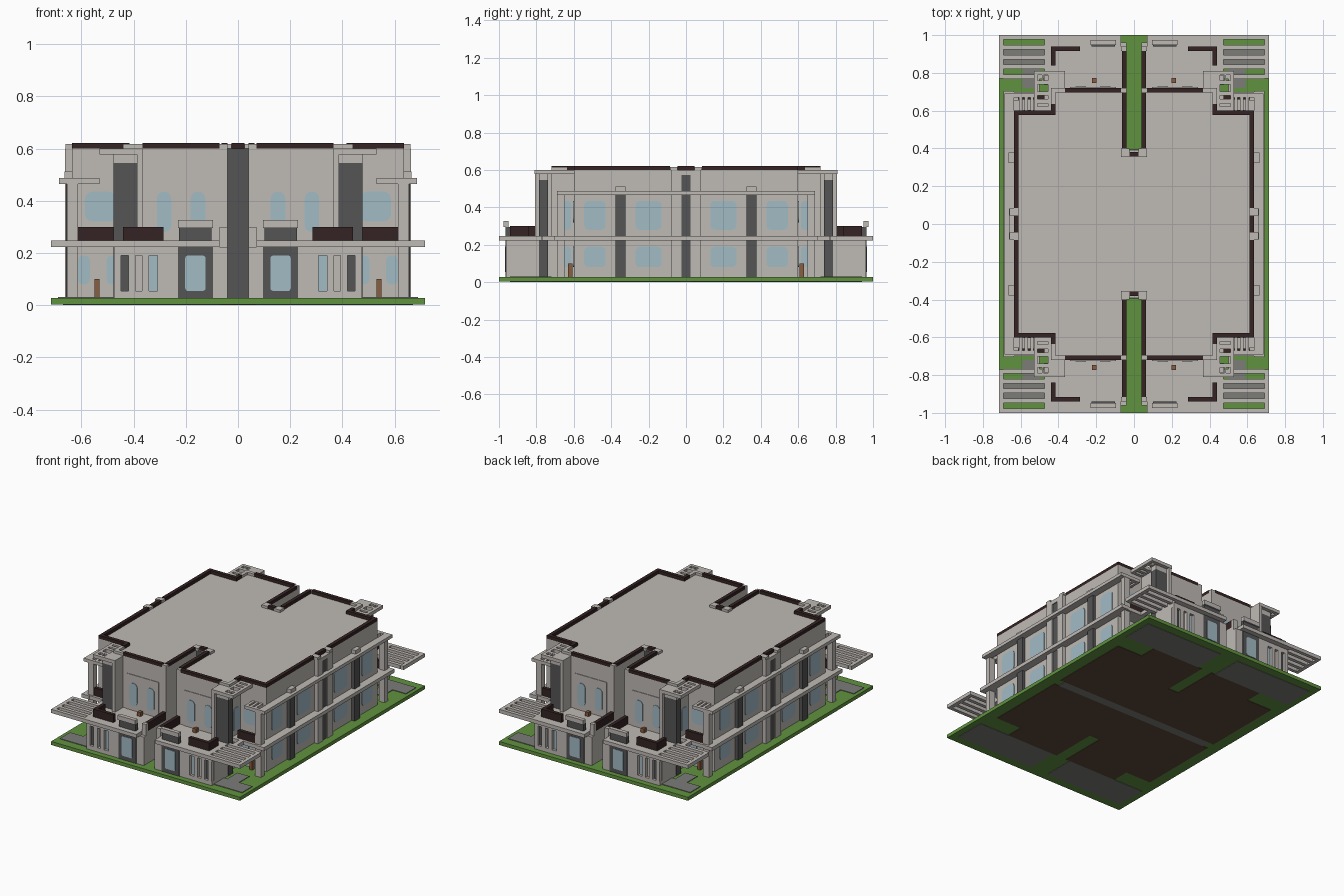
import bpy
import bmesh
from mathutils import Matrix, Vector

cube = bpy.data.objects.get("Cube")
if cube:
    bpy.data.objects.remove(cube, do_unlink=True)


def material(name, *colour):
    mat = bpy.data.materials.new(name)
    mat.use_nodes = True
    mat.diffuse_color = (*colour, 1)
    bsdf = next(node for node in mat.node_tree.nodes if node.type == 'BSDF_PRINCIPLED')
    bsdf.inputs["Base Color"].default_value = (*colour, 1)
    return mat


PLASTER = material("warm_grey_plaster", .52, .49, .46)
CHARCOAL = material("charcoal_cladding", .09, .09, .09)
MAROON = material("dark_maroon", .035, .017, .017)
GRASS = material("grass_green", .12, .29, .05)
GLASS = material("pale_blue_glass", .36, .5, .56)
PAVING = material("paving_grey", .2, .2, .19)
SOIL = material("soil_brown", .11, .065, .04)
WOOD = material("wood_brown", .25, .11, .05)


def part(name, mat, *boxes, round_axis=None, radius=0):
    """Boxes given as (x range, y range, z range) in one quarter, mirrored to all four."""
    bm = bmesh.new()
    for box in boxes:
        low, high = (Vector(ends) for ends in zip(*box))
        matrix = Matrix.Translation((low + high) / 2) @ Matrix.Diagonal(high - low).to_4x4()
        made = bmesh.ops.create_cube(bm, size=1, matrix=matrix)
        if round_axis is not None:
            edges = {edge for vert in made["verts"] for edge in vert.link_edges}
            across = [edge for edge in edges
                      if abs((edge.verts[0].co - edge.verts[1].co).normalized()[round_axis]) > .9]
            bmesh.ops.bevel(bm, geom=across, offset=radius, segments=4, profile=.5, affect='EDGES')
    mesh = bpy.data.meshes.new(name)
    bm.to_mesh(mesh)
    bm.free()
    mesh.materials.append(mat)
    ob = bpy.data.objects.new(name, mesh)
    bpy.context.collection.objects.link(ob)
    mirror = ob.modifiers.new("mirror", 'MIRROR')
    mirror.use_axis = (True, True, False)
    mirror.use_mirror_merge = False


def around(middle, width):
    return middle - width / 2, middle + width / 2


def pane(face):
    """Thin range across a wall face, for plates and glass."""
    return around(face, .008)


# Heights
GROUND, SLAB, TERRACE, LEDGE, LEDGE_TOP, ROOF = .027, .222, .247, .465, .487, .6
LOWER, FULL = (GROUND, SLAB), (GROUND, ROOF)
SLAB_Z, LEDGE_Z, CANOPY_Z = (SLAB, TERRACE), (LEDGE, LEDGE_TOP), (.577, ROOF)
RAIL_Z, COPING_Z, JOINT_Z = (TERRACE, .3), (ROOF, .622), (ROOF, .617)

# Plan lines: x outwards from the court, y outwards from the middle
COURT, GAP, STEP, WING, SIDE, EDGE = .04, .07, .44, .475, .635, .715
COURT_END, SHOULDER, FRONT, WING_FRONT, SCREEN = .39, .6, .72, .94, .962
RAIL = .024                                  # parapet thickness

# Site
part("lawn", GRASS, ((0, EDGE), (0, 1), (.003, GROUND)))
part("parking_pad", PAVING,
     ((WING, .69), (.83, WING_FRONT), (GROUND, .031)),
     ((.5, .59), (FRONT, .83), (GROUND, .031)))
UNDER = (0, .003)
part("soil_underside", SOIL,
     ((COURT, SIDE), (.03, SHOULDER), UNDER),
     ((0, COURT), (.03, COURT_END), UNDER),
     ((COURT, STEP), (SHOULDER, FRONT), UNDER))
part("paved_underside", PAVING,
     ((0, SHOULDER), (0, .03), UNDER),
     ((GAP, STEP), (FRONT, WING_FRONT), UNDER),
     ((STEP, .67), (FRONT, WING_FRONT), UNDER))

# Main building and wings, split by a narrow court
part("main_walls", PLASTER,
     ((0, SIDE), (0, COURT_END), FULL),
     ((COURT, SIDE), (COURT_END, SHOULDER), FULL),
     ((COURT, STEP), (SHOULDER, FRONT), FULL))
part("wing_walls", PLASTER,
     ((COURT, STEP), (FRONT, WING_FRONT), (GROUND, TERRACE)),
     ((STEP, WING), (.74, WING_FRONT), LOWER))
part("court_end_wall", CHARCOAL, ((0, COURT), pane(COURT_END), FULL))
part("court_end_cap", PLASTER, ((RAIL, GAP), around(.378, .045), JOINT_Z))

# Floor slab and upper ledge
part("floor_slab", PLASTER,
     ((SIDE, .69), (0, .705), SLAB_Z),
     ((STEP, SIDE), (SHOULDER, .7), SLAB_Z),
     ((GAP, STEP), (FRONT, 1), SLAB_Z),
     ((STEP, WING), (.74, 1), SLAB_Z),
     ((.5, .53), (.7, .77), SLAB_Z))
part("upper_ledge", PLASTER,
     ((SIDE, .685), (0, .69), LEDGE_Z),
     ((.53, SIDE), (.67, .69), LEDGE_Z),
     *[(around(.54 + i * .03, .018), (SHOULDER, .67), LEDGE_Z) for i in range(3)])
part("corner_column", PLASTER, ((.612, .655), (.65, .688), (GROUND, LEDGE)))

# Corner pergola: five evenly spaced bars and an outer beam
part("pergola", PLASTER,
     ((.69, EDGE), (.77, 1), SLAB_Z),
     *[((WING, .69), around(.78 + i * .052, .024), SLAB_Z) for i in range(5)])

# Roof and balcony parapets
part("roof_parapet", MAROON,
     ((SIDE - RAIL, SIDE), (.085, SHOULDER), COPING_Z),
     ((SIDE - RAIL, SIDE), (0, .045), COPING_Z),
     ((STEP - RAIL, SIDE - RAIL), (SHOULDER - RAIL, SHOULDER), COPING_Z),
     ((STEP - RAIL, STEP), (SHOULDER, SIDE), COPING_Z),
     ((GAP, .365), (FRONT - RAIL, FRONT), COPING_Z),
     ((COURT, COURT + RAIL), (.4, FRONT - RAIL), COPING_Z),
     ((0, RAIL), around(.37, RAIL), COPING_Z))
part("parapet_joints", PLASTER,
     ((SIDE - RAIL, .66), (.045, .085), JOINT_Z),
     ((.365, STEP), (FRONT - RAIL, FRONT), JOINT_Z),
     ((STEP - RAIL, STEP), (SIDE, FRONT - RAIL), JOINT_Z),
     ((COURT, GAP), (FRONT - RAIL, FRONT), JOINT_Z))
part("balcony_parapet", MAROON,
     ((.285, STEP), (WING_FRONT - RAIL, WING_FRONT), RAIL_Z),
     ((STEP - RAIL, STEP), (.84, WING_FRONT - RAIL), RAIL_Z),
     ((COURT, COURT + RAIL), (FRONT, WING_FRONT - RAIL), RAIL_Z),
     ((WING, .612), around(.67, RAIL), RAIL_Z))
part("balcony_end_post", PLASTER, ((COURT, GAP), (WING_FRONT - RAIL, WING_FRONT), (GROUND, .3)))

# Corner towers with a slotted canopy
CORE_X, CORE_Y, CORE_TOP, CANOPY = (.387, .477), (.737, .785), .545, .577
part("tower_core", CHARCOAL, (CORE_X, CORE_Y, (GROUND, CORE_TOP)))
part("tower_fin", PLASTER,
     ((.365, .387), (FRONT, .808), (TERRACE, CANOPY)),
     (CORE_X, CORE_Y, (CORE_TOP, CANOPY)))
part("tower_canopy", PLASTER,
     ((.365, .455), (FRONT, .81), CANOPY_Z),
     ((.51, .53), (SHOULDER, .81), CANOPY_Z),
     ((STEP, .455), (SHOULDER, FRONT), CANOPY_Z),
     (around(.483, .01), (.76, .79), CANOPY_Z),
     *[((.455, .51), around(y, .022), CANOPY_Z) for y in (.61, .65, .69, .75, .8)])

# Side pilasters and centre bay
PILASTER, BAY_TOP = around(.35, .055), .572
part("side_pilasters", CHARCOAL,
     ((SIDE, .658), PILASTER, (GROUND, LEDGE)),
     ((SIDE, .655), (0, RAIL), (GROUND, BAY_TOP)))
part("pilaster_cap", PLASTER, ((SIDE, .665), PILASTER, (LEDGE_TOP, .512)))
part("centre_bay", PLASTER,
     ((SIDE, .662), (RAIL, .08), FULL),
     ((SIDE, .662), (0, RAIL), (BAY_TOP, ROOF)))

# Rounded windows on the sides, corner recesses and terraces
UPPER_GLASS, LOWER_GLASS = (.28, .435), (.08, .19)
for storey, heights in (("upper", UPPER_GLASS), ("lower", LOWER_GLASS)):
    part(f"side_windows_{storey}", GLASS,
         (pane(SIDE), around(.2, .14), heights),
         (pane(SIDE), around(.487, .115), heights),
         round_axis=0, radius=.026)
    part(f"recess_window_{storey}", GLASS,
         (pane(STEP), around(.647, .065), heights),
         round_axis=0, radius=.02)
part("corner_window_upper", GLASS, (around(.526, .12), pane(SHOULDER), (.32, .435)),
     round_axis=1, radius=.03)
part("corner_windows_lower", GLASS,
     *[(around(x, .045), pane(SHOULDER), LOWER_GLASS) for x in (.48, .59)],
     round_axis=1, radius=.019)
part("terrace_panel", PLASTER, ((.095, .34), pane(FRONT), (TERRACE, .49)))
part("terrace_windows", GLASS,
     *[(around(x, .056), pane(FRONT + .004), UPPER_GLASS) for x in (.153, .283)],
     round_axis=1, radius=.027)

# Ground floor entrance
DOOR, DOOR_FACE = .163, SCREEN + .003
part("entrance_surround", CHARCOAL,
     (around(DOOR, .135), (WING_FRONT, DOOR_FACE), LOWER),
     (around(DOOR, .125), (WING_FRONT, DOOR_FACE), (TERRACE, .295)))
part("entrance_door", GLASS, (around(DOOR, .078), pane(DOOR_FACE), (.055, .19)),
     round_axis=1, radius=.01)
part("entrance_cap", PLASTER, (around(DOOR, .135), (.948, .975), (.295, .326)))

# Slotted screen: posts between three tall openings
DEPTH, SILL, HEAD = (WING_FRONT, SCREEN), .055, .19
part("screen_wall", PLASTER,
     ((COURT, .095), DEPTH, LOWER),
     ((.23, .308), DEPTH, LOWER),
     *[((x, x + .027), DEPTH, LOWER) for x in (.34, .392, .447)],
     ((.23, WING), DEPTH, (GROUND, SILL)),
     ((.23, WING), DEPTH, (HEAD, SLAB)))
part("screen_glass", GLASS, ((.308, .34), pane(WING_FRONT), (SILL, HEAD)))
part("screen_dark_slot", CHARCOAL, ((.419, .447), pane(WING_FRONT), (SILL, HEAD)))
part("wooden_seats", WOOD,
     (around(.54, .02), around(.62, .024), (GROUND, .1)),
     (around(.21, .025), around(.76, .025), (TERRACE, .275)))
